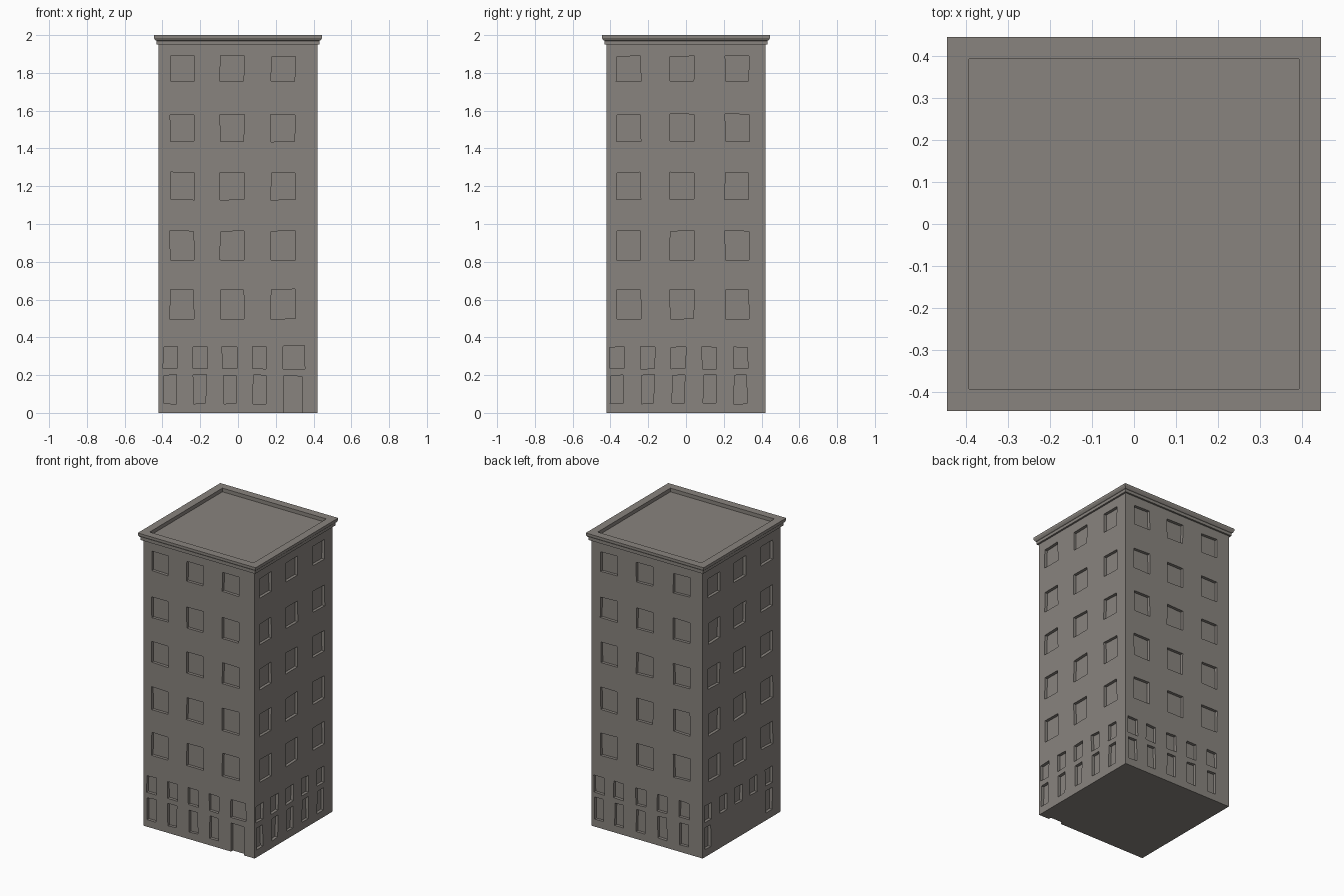
import bpy, bmesh, random
from mathutils import Matrix, Vector
from math import pi

if "Cube" in bpy.data.objects:
    bpy.data.objects.remove(bpy.data.objects["Cube"])

random.seed(4)
HALF = 0.42      # half width of the tower
DEPTH = 0.02     # window recess depth

stone = bpy.data.materials.new("warm grey stone")
stone.diffuse_color = (0.25, 0.23, 0.21, 1)
stone.use_nodes = True
stone.node_tree.nodes["Principled BSDF"].inputs["Base Color"].default_value = stone.diffuse_color


def finish(bm, name):
    bmesh.ops.recalc_face_normals(bm, faces=bm.faces)
    me = bpy.data.meshes.new(name)
    bm.to_mesh(me)
    bm.free()
    me.materials.append(stone)
    ob = bpy.data.objects.new(name, me)
    bpy.context.collection.objects.link(ob)
    return ob


def square_loft(name, profile, cap_start=False):
    """Stack square loops of (half width, z) and cap the end."""
    bm = bmesh.new()
    rings = [[bm.verts.new((sx * h, sy * h, z)) for sx, sy in
              ((-1, -1), (1, -1), (1, 1), (-1, 1))] for h, z in profile]
    for a, b in zip(rings, rings[1:]):
        for i in range(4):
            j = (i + 1) % 4
            bm.faces.new((a[i], a[j], b[j], b[i]))
    bm.faces.new(rings[-1])
    if cap_start:
        bm.faces.new(rings[0][::-1])
    return finish(bm, name)


def opening(bm, turn, u0, u1, z0, z1, wobble=0.003):
    """Slightly uneven box that cuts one recess in the wall facing 'turn'."""
    def r():
        return random.uniform(-wobble, wobble)
    corners = [(u0 + r(), z0 + r()), (u1 + r(), z0 + r()),
               (u1 + r(), z1 + r()), (u0 + r(), z1 + r())]
    rot = Matrix.Rotation(turn, 3, 'Z')
    outer, inner = [[bm.verts.new(rot @ Vector((u, y, z))) for u, z in corners]
                    for y in (-HALF - 0.05, -HALF + DEPTH)]
    bm.faces.new(outer)
    bm.faces.new(inner[::-1])
    for i in range(4):
        j = (i + 1) % 4
        bm.faces.new((outer[j], outer[i], inner[i], inner[j]))


# tower walls
walls = square_loft("walls", [(HALF, 0), (HALF, 1.955)], True)

# window layout: floors as (bottom, top), columns as centres per side
FLOORS = [(0.498, 0.652), (0.81, 0.963), (1.13, 1.272), (1.438, 1.58), (1.755, 1.888)]
FRONT, RIGHT, BACK, LEFT = range(4)
UPPER = {FRONT: (-0.296, -0.031, 0.239), RIGHT: (-0.304, -0.021, 0.27),
         BACK: (-0.288, -0.018, 0.262), LEFT: (-0.297, -0.02, 0.272)}
LOWER = {FRONT: (-0.357, -0.203, -0.045, 0.113), RIGHT: (-0.367, -0.203, -0.04, 0.125, 0.288),
         BACK: (-0.362, -0.212, -0.048, 0.115, 0.28), LEFT: (-0.365, -0.195, -0.03, 0.13, 0.295)}

bm = bmesh.new()
for side in range(4):
    turn = side * pi / 2
    for c in UPPER[side]:
        for z0, z1 in FLOORS:
            opening(bm, turn, c - 0.063, c + 0.063, z0, z1)
    for i, c in enumerate(LOWER[side]):
        opening(bm, turn, c - 0.038, c + 0.038, 0.235, 0.348)
        if side != LEFT or i in (0, 4):      # left side has only the end ones
            opening(bm, turn, c - 0.033, c + 0.033, 0.05, 0.2)
# entrance door with the wide window above it
opening(bm, 0, 0.24, 0.352, 0.233, 0.353)
opening(bm, 0, 0.243, 0.342, -0.02, 0.195)
cutter = finish(bm, "window_cutter")
cutter.hide_render = True

# cut the recesses
mod = walls.modifiers.new("windows", 'BOOLEAN')
mod.operation = 'DIFFERENCE'
mod.solver = 'EXACT'
mod.object = cutter
bpy.context.view_layer.objects.active = walls
bpy.ops.object.modifier_apply(modifier=mod.name)
bpy.data.objects.remove(cutter)

# stepped cornice, parapet and sunken roof
square_loft("cornice_and_roof", [
    (0.41, 1.95), (0.432, 1.95), (0.432, 1.97), (0.438, 1.973), (0.445, 1.985),
    (0.445, 2.0), (0.392, 2.0), (0.392, 1.975)])
